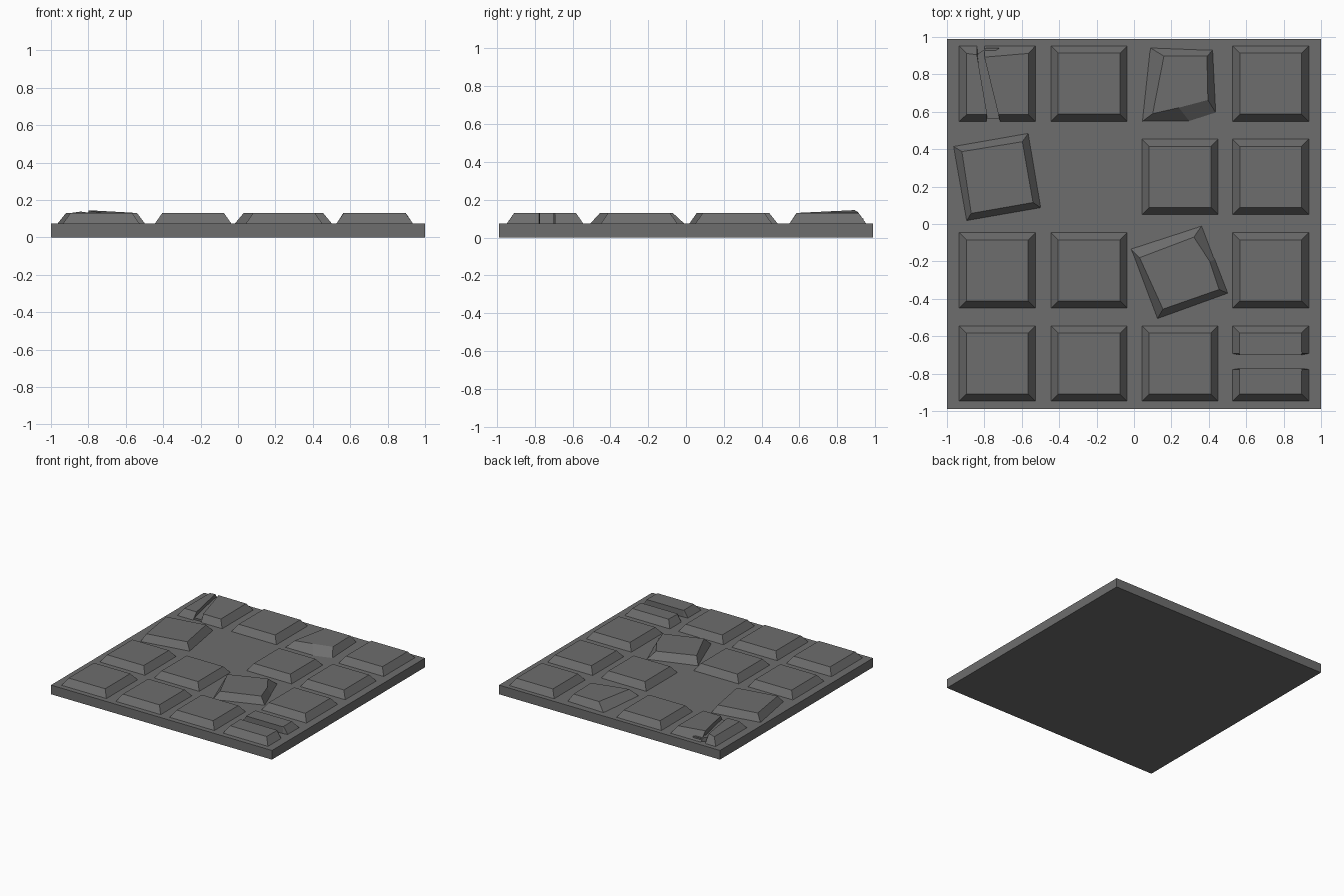
import bpy, bmesh

BASE_Z, TOP_Z = 0.075, 0.13

# Dark grey stone
stone = bpy.data.materials.new("dark_stone")
stone.diffuse_color = (0.155, 0.155, 0.155, 1)


def loft(name, bottom, top, z0=BASE_Z - 0.005, zs=TOP_Z):
    """Closed flat-faced block between two outlines with equal point counts."""
    n = len(bottom)
    zs = zs if isinstance(zs, (list, tuple)) else [zs] * n
    bm = bmesh.new()
    lo = [bm.verts.new((x, y, z0)) for x, y in bottom]
    hi = [bm.verts.new((x, y, z)) for (x, y), z in zip(top, zs)]
    bm.faces.new(lo[::-1])
    bm.faces.new(hi)
    for i in range(n):
        j = (i + 1) % n
        bm.faces.new((lo[i], lo[j], hi[j], hi[i]))
    bmesh.ops.recalc_face_normals(bm, faces=bm.faces[:])
    mesh = bpy.data.meshes.new(name)
    bm.to_mesh(mesh)
    bm.free()
    mesh.materials.append(stone)
    ob = bpy.data.objects.new(name, mesh)
    bpy.context.collection.objects.link(ob)
    return ob


def rect(x0, x1, y0, y1):
    return [(x0, y0), (x1, y0), (x1, y1), (x0, y1)]


# Base slab
slab = rect(-1, 1, -0.989, 0.989)
loft("base_slab", slab, slab, 0, BASE_Z)

# Regular bevelled tiles on a 4 x 4 grid, skipping the damaged places
cols = (-0.731, -0.24, 0.246, 0.731)
rows = (0.75, 0.252, -0.248, -0.746)
special = {(0, 0), (2, 0), (0, 1), (1, 1), (2, 2), (3, 3)}
for r, y in enumerate(rows):
    for c, x in enumerate(cols):
        if (c, r) not in special:
            loft(f"tile_{c}_{r}",
                 rect(x - 0.207, x + 0.207, y - 0.205, y + 0.205),
                 rect(x - 0.165, x + 0.165, y - 0.163, y + 0.163))

# Two loose tiles, turned out of line
loft("turned_tile_left",
     [(-.897, .015), (-.495, .085), (-.563, .488), (-.968, .417)],
     [(-.87, .057), (-.54, .115), (-.597, .44), (-.92, .387)])
loft("turned_tile_centre",
     [(.123, -.51), (.505, -.372), (.435, -.19), (.365, -.005), (-.02, -.13)],
     [(.155, -.455), (.455, -.35), (.405, -.20), (.32, -.07), (.03, -.18)])

# Misshapen tile in the back row
loft("worn_tile",
     [(.04, .545), (.30, .545), (.44, .59), (.423, .932), (.083, .945)],
     [(.10, .59), (.24, .622), (.395, .663), (.39, .897), (.16, .897)])

# Tile split in two by a straight gap, its cut ends slightly notched
loft("split_tile_back",
     [(.524, -.692), (.562, -.70), (.90, -.70), (.938, -.692), (.938, -.541), (.524, -.541)],
     [(.563, -.692), (.566, -.70), (.894, -.70), (.897, -.692), (.895, -.582), (.565, -.582)])
loft("split_tile_front",
     [(.524, -.951), (.938, -.951), (.938, -.778), (.90, -.772), (.562, -.772), (.524, -.778)],
     [(.565, -.908), (.895, -.908), (.897, -.778), (.894, -.772), (.566, -.772), (.563, -.778)])

# Cracked corner tile: two pieces and the sloping crack floor
loft("cracked_tile_left",
     [(-.938, .545), (-.79, .545), (-.84, .955), (-.938, .955)],
     [(-.895, .585), (-.785, .585), (-.84, .905), (-.895, .912)],
     zs=[.13, .13, .138, .13])
loft("cracked_tile_right",
     [(-.715, .545), (-.524, .545), (-.524, .955), (-.80, .955)],
     [(-.725, .585), (-.565, .585), (-.565, .912), (-.80, .892)],
     zs=[.13, .13, .132, .145])
crack = [(-.79, .562), (-.715, .562), (-.80, .89), (-.72, .94), (-.79, .94), (-.84, .905)]
loft("crack_floor", crack, crack, zs=[.09, .09, .11, .10, .10, .11])
